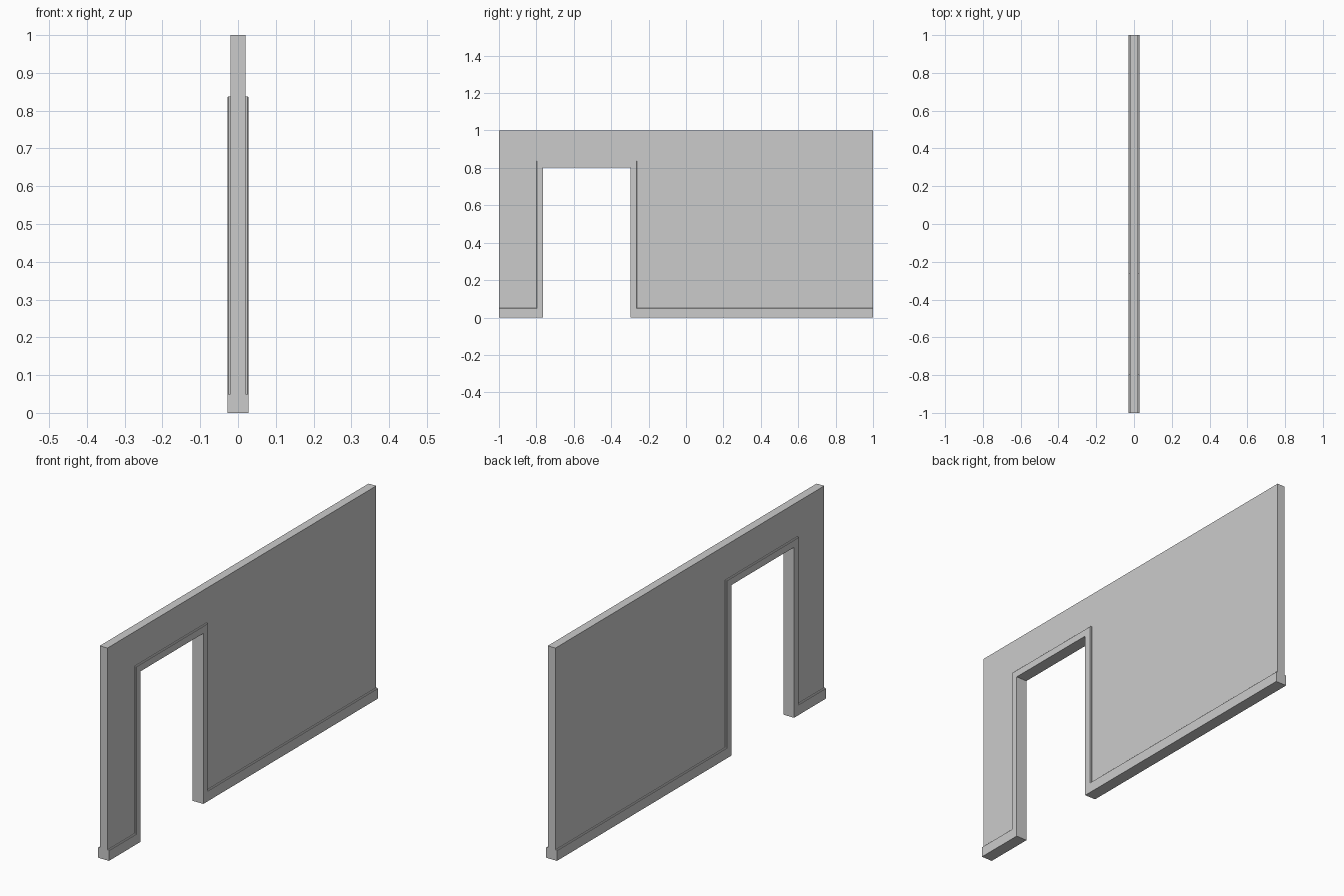
import bpy, bmesh

if "Cube" in bpy.data.objects:
    bpy.data.objects.remove(bpy.data.objects["Cube"])

WALL, TRIM, C = 0.02, 0.028, 0.0025     # half thicknesses, trim chamfer
SKIRT, DOOR_L, DOOR_R, DOOR_H, W = 0.05, -0.764, -0.298, 0.803, 0.035


def door_path(low, grow):
    """Line along the floor, up and around the doorway, seen in y-z."""
    l, r, t = DOOR_L - grow, DOOR_R + grow, DOOR_H + grow
    return [(-1, low), (l, low), (l, t), (r, t), (r, low), (1, low)]


outer = door_path(SKIRT, W)
chamfer = door_path(SKIRT - C, W - C)
opening = door_path(0, 0)

bm = bmesh.new()


def rail(path, x):
    return [bm.verts.new((x, y, z)) for y, z in path]


# Trim: skirting and door frame lofted around both sides of the wall
half = [(outer, WALL), (outer, TRIM - C), (chamfer, TRIM), (opening, TRIM)]
rails = [rail(p, x) for p, x in half] + [rail(p, -x) for p, x in reversed(half)]
for a, b in zip(rails, rails[1:]):
    for i in range(len(a) - 1):
        bm.faces.new((a[i], a[i + 1], b[i + 1], b[i]))
for end in (0, -1):
    bm.faces.new([r[end] for r in rails])

# Wall panel: two faces, top and both ends, joined to the trim
front = rails[0] + rail([(1, 1), (-1, 1)], WALL)
back = rails[-1] + rail([(1, 1), (-1, 1)], -WALL)
bm.faces.new(front)
bm.faces.new(back)
for i, j in ((5, 6), (6, 7), (7, 0)):
    bm.faces.new((front[i], front[j], back[j], back[i]))

bmesh.ops.recalc_face_normals(bm, faces=bm.faces[:])
mesh = bpy.data.meshes.new("wall_with_doorway")
bm.to_mesh(mesh)
bm.free()
bpy.context.collection.objects.link(bpy.data.objects.new("wall_with_doorway", mesh))
